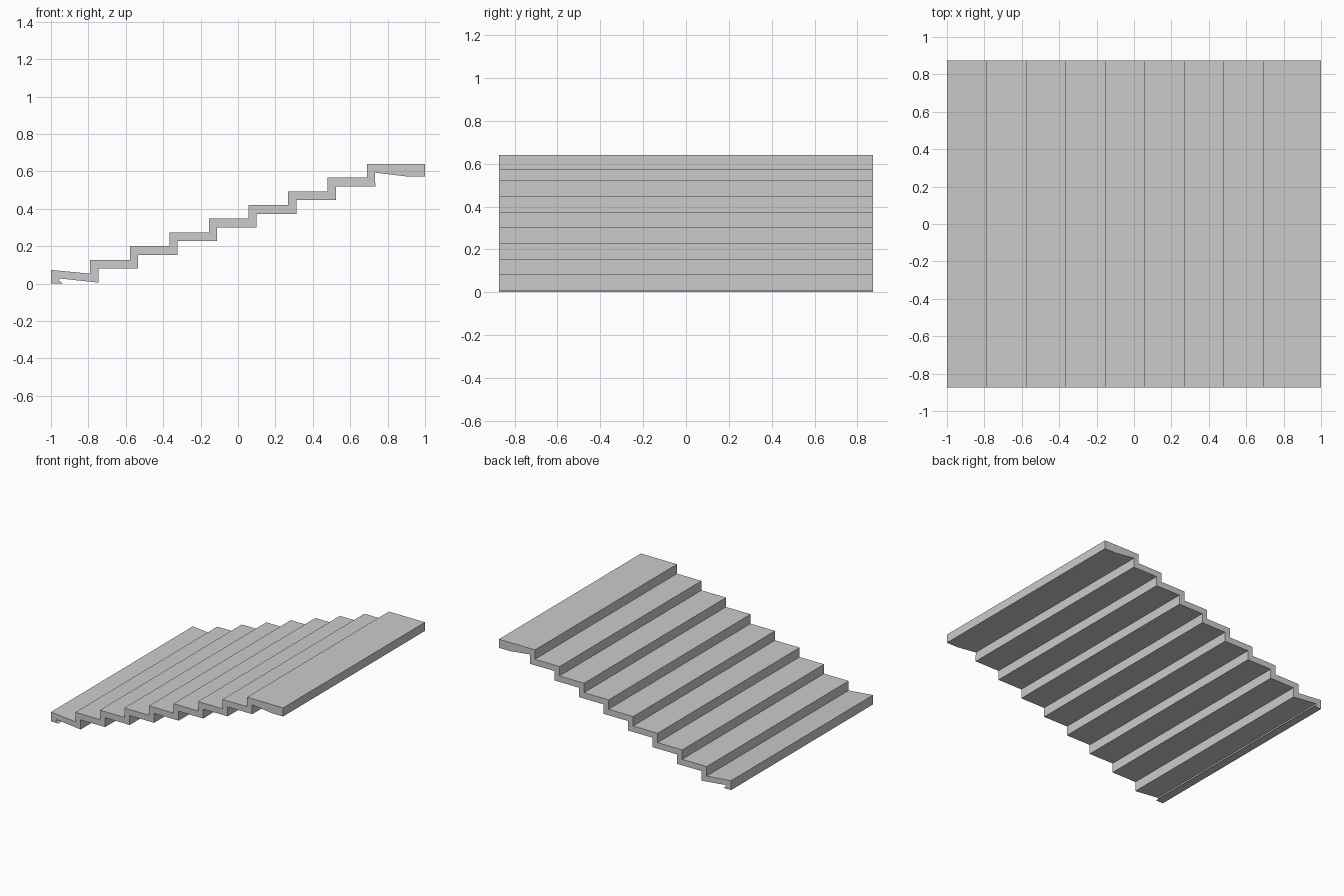
import bpy, bmesh

if "Cube" in bpy.data.objects:
    bpy.data.objects.remove(bpy.data.objects["Cube"])

HALF_WIDTH = 0.873
RUN, RISE = 0.2113, 0.0733
STEPS = 8

# Upper outline: sloped first tread, then regular risers and treads
upper = [(-1.0, 0.073), (-0.79, 0.053)]
for i in range(STEPS):
    x, z = -0.79 + RUN * i, 0.127 + RISE * i
    upper.append((x, z))
    if i < STEPS - 1:
        upper.append((x + RUN, z))
upper.append((1.0, 0.64))

# Lower outline: landing underside, stepped soffit, foot lip
lower = [(1.0, 0.573), (0.9, 0.573), (0.733, 0.593)]
for i in reversed(range(STEPS - 1)):
    x, z = -0.745 + RUN * i, 0.08 + RISE * i
    lower += [(x + RUN, z), (x, z)]
lower += [(-0.745, 0.005), (-0.952, 0.027), (-0.957, 0.015), (-0.936, 0.0), (-1.0, 0.0)]

# Extrude the folded profile across the width
bm = bmesh.new()
face = bm.faces.new([bm.verts.new((x, -HALF_WIDTH, z)) for x, z in upper + lower])
ext = bmesh.ops.extrude_face_region(bm, geom=[face])
moved = [g for g in ext["geom"] if isinstance(g, bmesh.types.BMVert)]
bmesh.ops.translate(bm, verts=moved, vec=(0, 2 * HALF_WIDTH, 0))
bmesh.ops.recalc_face_normals(bm, faces=bm.faces)
mesh = bpy.data.meshes.new("stair_flight")
bm.to_mesh(mesh)
bm.free()
bpy.context.collection.objects.link(bpy.data.objects.new("stair_flight", mesh))
